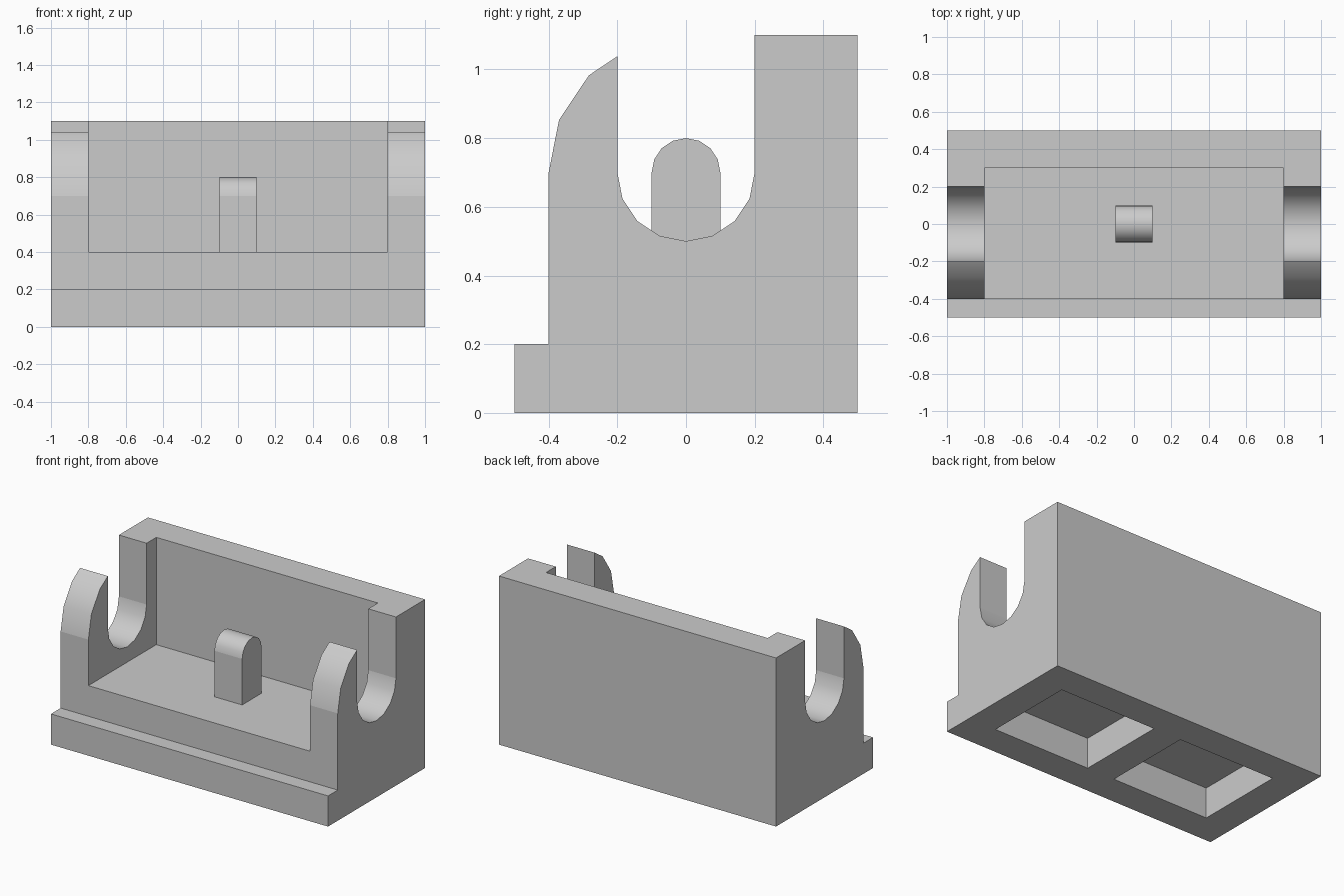
import bpy
import bmesh
from math import cos, sin, pi

cube = bpy.data.objects.get("Cube")
if cube:
    bpy.data.objects.remove(cube, do_unlink=True)

# Single grey material
grey = bpy.data.materials.new("light_grey")
grey.use_nodes = True
colour = (0.6, 0.6, 0.6, 1)
grey.diffuse_color = colour
grey.node_tree.nodes["Principled BSDF"].inputs["Base Color"].default_value = colour

AXIS_Z = 0.7  # shared centre height of all the round shapes


def arc(radius, start, steps, direction):
    """Points (y, z) around the shared axis, in steps of an eighth of a half turn."""
    angles = [start + direction * i * pi / 8 for i in range(steps + 1)]
    return [(radius * cos(a), AXIS_Z + radius * sin(a)) for a in angles]


def extrude_profile(name, profile, x0, x1):
    """Solid made by sweeping a (y, z) profile along x."""
    bm = bmesh.new()
    face = bm.faces.new([bm.verts.new((x0, y, z)) for y, z in profile])
    ret = bmesh.ops.extrude_face_region(bm, geom=[face])
    moved = [v for v in ret["geom"] if isinstance(v, bmesh.types.BMVert)]
    bmesh.ops.translate(bm, verts=moved, vec=(x1 - x0, 0, 0))
    bmesh.ops.recalc_face_normals(bm, faces=bm.faces)
    mesh = bpy.data.meshes.new(name)
    bm.to_mesh(mesh)
    bm.free()
    mesh.materials.append(grey)
    obj = bpy.data.objects.new(name, mesh)
    bpy.context.collection.objects.link(obj)
    return obj


def make_active(obj):
    bpy.ops.object.select_all(action="DESELECT")
    obj.select_set(True)
    bpy.context.view_layer.objects.active = obj


def cut_box(obj, x, y, z):
    """Subtract a box given by its (min, max) ranges."""
    rect = [(y[0], z[0]), (y[1], z[0]), (y[1], z[1]), (y[0], z[1])]
    cutter = extrude_profile("cutter", rect, *x)
    mod = obj.modifiers.new("cut", "BOOLEAN")
    mod.operation, mod.solver, mod.object = "DIFFERENCE", "EXACT", cutter
    make_active(obj)
    bpy.ops.object.modifier_apply(modifier=mod.name)
    bpy.data.objects.remove(cutter, do_unlink=True)


def shade(obj):
    """Smooth the round surfaces, keep axis-aligned faces flat."""
    make_active(obj)
    bpy.ops.object.shade_smooth_by_angle()
    for p in obj.data.polygons:
        p.use_smooth = max(abs(c) for c in p.normal) < 0.999


# Body: stepped base, hooked front post, round groove and tall back wall
outer = arc(0.4, pi, 3, -1)
(ya, za), (yb, zb) = outer[-2:]
outer[-1] = (-0.2, za + (zb - za) * (-0.2 - ya) / (yb - ya))  # trim at groove
profile = [(0.5, 0), (-0.5, 0), (-0.5, 0.2), (-0.4, 0.2)]
profile += outer + arc(0.2, pi, 8, 1) + [(0.2, 1.1), (0.5, 1.1)]
body = extrude_profile("bracket_body", profile, -1, 1)

# Tray between the two ends, open to the front and top
cut_box(body, (-0.8, 0.8), (-0.7, 0.3), (0.4, 1.5))

# Pair of pockets under the base
for x in ((-0.8, -0.1), (0.1, 0.8)):
    cut_box(body, x, (-0.3, 0.3), (-0.2, 0.2))
shade(body)

# Round-topped peg in the middle of the tray
peg = extrude_profile("centre_peg", [(-0.1, 0.4)] + arc(0.1, pi, 8, -1) + [(0.1, 0.4)], -0.1, 0.1)
shade(peg)
